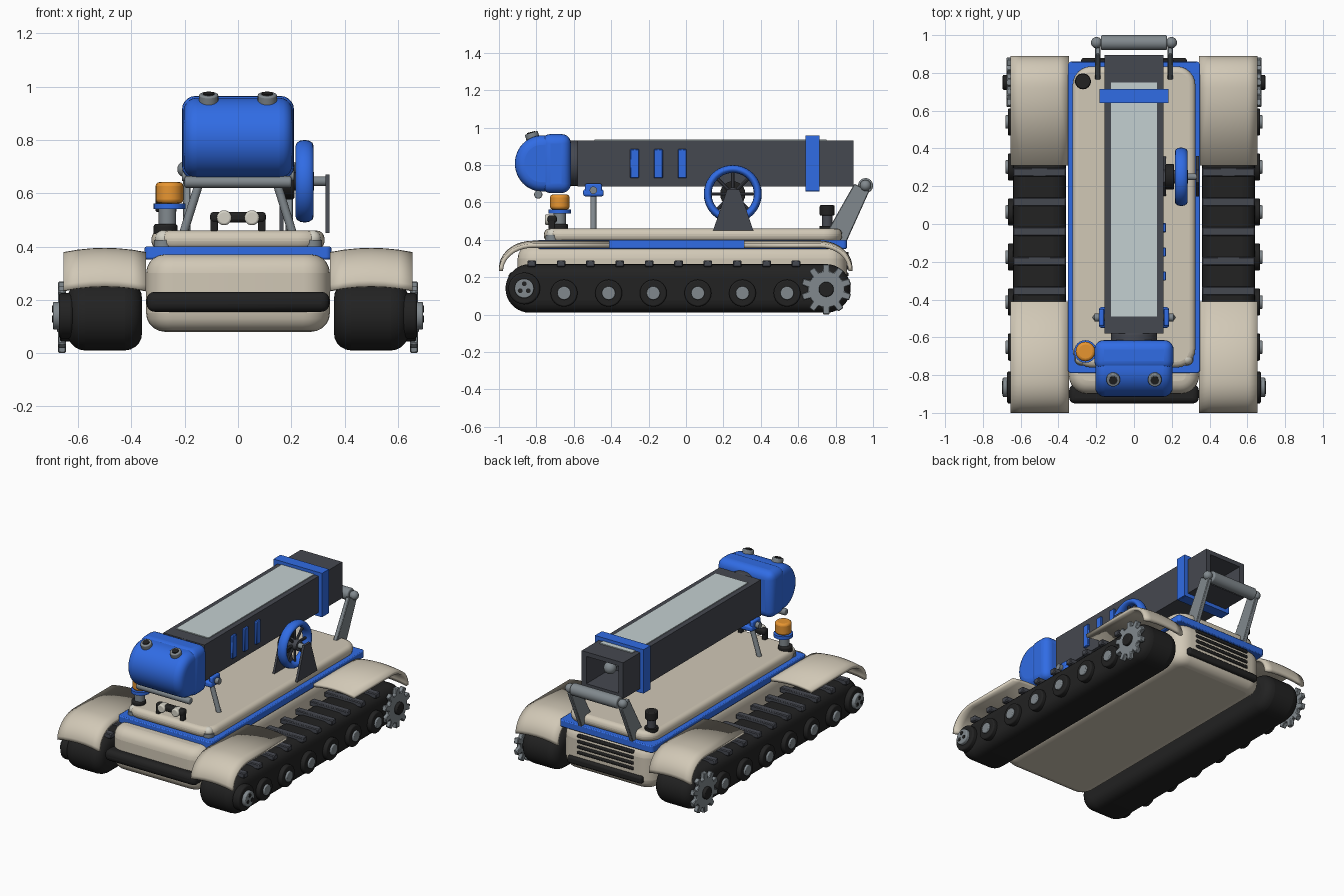
import bpy, bmesh
from math import pi, sin, cos, radians
from mathutils import Vector

if "Cube" in bpy.data.objects:
    bpy.data.objects.remove(bpy.data.objects["Cube"])

def mat(name, r, g, b):
    m = bpy.data.materials.new(name)
    m.diffuse_color = (r, g, b, 1)
    m.use_nodes = True
    m.node_tree.nodes["Principled BSDF"].inputs["Base Color"].default_value = m.diffuse_color
    return m

BLUE = mat("blue", .03, .15, .78)
TAN = mat("tan", .64, .58, .47)
BLACK = mat("black", .016, .016, .016)
DARK = mat("charcoal", .06, .065, .08)
GREY = mat("steel", .22, .25, .27)
GLASS = mat("pale_panel", .55, .63, .64)
LAMP = mat("lamp", .66, .64, .56)
AMBER = mat("amber", .8, .3, .03)

def finish(name, bm, m, bevel=0, seg=3, angle=40):
    bmesh.ops.recalc_face_normals(bm, faces=bm.faces)
    me = bpy.data.meshes.new(name)
    bm.to_mesh(me)
    bm.free()
    o = bpy.data.objects.new(name, me)
    bpy.context.collection.objects.link(o)
    me.materials.append(m)
    if bevel:
        b = o.modifiers.new("bevel", 'BEVEL')
        b.width, b.segments, b.angle_limit = bevel, seg, radians(angle)
    bpy.ops.object.select_all(action='DESELECT')
    o.select_set(True)
    bpy.context.view_layer.objects.active = o
    bpy.ops.object.shade_smooth_by_angle(angle=radians(35))
    return o

def prism(name, pts, axis, a, b, m, bevel=0, seg=3):
    """Extrude a 2D outline along an axis from a to b."""
    put = {'x': lambda u, v, w: (w, u, v), 'y': lambda u, v, w: (u, w, v), 'z': lambda u, v, w: (u, v, w)}[axis]
    bm = bmesh.new()
    lo = [bm.verts.new(put(u, v, a)) for u, v in pts]
    hi = [bm.verts.new(put(u, v, b)) for u, v in pts]
    bm.faces.new(lo)
    bm.faces.new(hi)
    for i in range(len(pts)):
        j = (i + 1) % len(pts)
        bm.faces.new((lo[i], lo[j], hi[j], hi[i]))
    return finish(name, bm, m, bevel, seg)

def box(name, x0, x1, y0, y1, z0, z1, m, bevel=0, seg=3):
    return prism(name, [(x0, y0), (x1, y0), (x1, y1), (x0, y1)], 'z', z0, z1, m, bevel, seg)

def slab(name, x, y0, y1, r, z0, z1, m, bevel=0, seg=3):
    """Rounded-rectangle plate, symmetric in x."""
    pts = []
    for k, (cx, cy) in enumerate([(x-r, y1-r), (-x+r, y1-r), (-x+r, y0+r), (x-r, y0+r)]):
        for i in range(7):
            t = (k + i / 6) * pi / 2
            pts.append((cx + r * cos(t), cy + r * sin(t)))
    return prism(name, pts, 'z', z0, z1, m, bevel, seg)

def rod(name, p, q, r, m, r2=None, n=24, bevel=0):
    p, q = Vector(p), Vector(q)
    bm = bmesh.new()
    bmesh.ops.create_cone(bm, cap_ends=True, segments=n, radius1=r, radius2=r if r2 is None else r2, depth=(q-p).length)
    M = (q - p).to_track_quat('Z', 'Y').to_matrix().to_4x4()
    M.translation = (p + q) / 2
    bm.transform(M)
    return finish(name, bm, m, bevel, 3)

def ball(name, c, r, m):
    bm = bmesh.new()
    bmesh.ops.create_uvsphere(bm, u_segments=20, v_segments=12, radius=r)
    bmesh.ops.translate(bm, verts=bm.verts, vec=c)
    return finish(name, bm, m)

def circle(cx, cy, r, n=24):
    return [(cx + r * cos(2*pi*i/n), cy + r * sin(2*pi*i/n)) for i in range(n)]

def fender(name, s, path):
    """Curved mudguard with a slight crown across its width."""
    bm = bmesh.new()
    rows = []
    for y, z in path:
        rows.append([bm.verts.new((s * (.5 + .155*u), y, z - .016 * u*u)) for u in (-1, -.67, -.33, 0, .33, .67, 1)])
    for r0, r1 in zip(rows, rows[1:]):
        for i in range(6):
            bm.faces.new((r0[i], r0[i+1], r1[i+1], r1[i]))
    bmesh.ops.recalc_face_normals(bm, faces=bm.faces)
    if sum(f.normal.z for f in bm.faces) < 0:
        bmesh.ops.reverse_faces(bm, faces=bm.faces)
    o = finish(name, bm, TAN)
    if sum(f.normal.z for f in o.data.polygons) < 0:
        o.data.flip_normals()
    sol = o.modifiers.new("thick", 'SOLIDIFY')
    sol.thickness, sol.offset = .022, -1

# hull, trim and deck
slab("lower_hull", .345, -.9, .86, .1, .08, .37, TAN, .07, 5)
slab("trim_plate", .35, -.79, .86, .02, .352, .4, BLUE, .006, 2)
slab("deck", .325, -.76, .835, .1, .39, .46, TAN, .03, 4)
box("front_bumper", -.343, .343, -.95, -.85, .155, .23, BLACK, .03, 4)
box("rear_bumper", -.28, .28, .8, .88, .13, .18, BLACK, .015)
for i in range(4):
    box("rear_vent", -.21, .21, .84, .87, .205 + .037*i, .225 + .037*i, BLACK, .006, 2)

# running gear, both sides
stadium = [(.75 + .13*cos(t), .14 + .13*sin(t)) for t in [-pi/2 + pi*i/18 for i in range(19)]]
stadium += [(-.835 + .13*cos(t), .14 + .13*sin(t)) for t in [pi/2 + pi*i/18 for i in range(19)]]
gear = []
for i in range(10):
    for da, r in ((-.2, .098), (-.13, .135), (.13, .135), (.2, .098)):
        a = 2*pi*i/10 + da + pi/2
        gear.append((.75 + r*cos(a), .135 + r*sin(a)))
arc = [(cos(i*pi/20), sin(i*pi/20)) for i in range(11)]
front_path = [(-.82 - .18*c, .25 + .145*k) for c, k in arc] + [(-.41, .395)]
rear_path = [(.31, .395)] + [(.72 + .17*c, .25 + .145*k) for c, k in reversed(arc)]
for s in (1, -1):
    prism("track", stadium, 'x', s*.36, s*.64, BLACK, .065, 5)
    for i in range(10):
        y = .588 - .157*i
        box("track_cleat", s*.5-.14, s*.5+.14, y-.023, y+.023, .255, .29, DARK, .005, 1)
    for i in range(6):
        y = -.652 + .2385*i
        rod("road_wheel", (s*.62, y, .115), (s*.668, y, .115), .072, BLACK, bevel=.008)
        rod("wheel_hub", (s*.66, y, .115), (s*.68, y, .115), .036, GREY, bevel=.005)
    rod("idler_wheel", (s*.62, -.865, .14), (s*.672, -.865, .14), .085, BLACK, bevel=.01)
    rod("idler_hub", (s*.66, -.865, .14), (s*.695, -.865, .14), .052, GREY, bevel=.006)
    for i in range(3):
        a = pi/2 + i*2*pi/3
        p = (-.865 + .025*cos(a), .14 + .025*sin(a))
        rod("idler_hole", (s*.69, *p), (s*.698, *p), .013, BLACK, n=12)
    prism("drive_sprocket", gear, 'x', s*.645, s*.675, GREY, .004, 1)
    rod("sprocket_hub", (s*.6, .75, .135), (s*.695, .75, .135), .04, BLACK, bevel=.006)
    fender("front_fender", s, front_path)
    fender("rear_fender", s, rear_path)

# boom tube, open at the rear
for s in (1, -1):
    box("boom_side", s*.1375-.0175, s*.1375+.0175, -.58, .895, .685, .93, DARK)
box("boom_floor", -.13, .13, -.58, .895, .685, .715, DARK)
box("boom_roof", -.13, .13, -.58, .895, .9, .93, DARK)
box("boom_front_wall", -.13, .13, -.58, -.55, .7, .91, DARK)
box("boom_inner_wall", -.13, .13, .6, .63, .7, .91, DARK)
box("boom_top_panel", -.122, .122, -.49, .75, .925, .936, GLASS)
rod("inner_rod", (.03, .6, .8), (.03, .76, .8), .02, GREY)
ball("inner_rod_tip", (.03, .77, .8), .04, GREY)
for s in (1, -1):
    box("band_side", s*.168-.014, s*.168+.014, .64, .715, .66, .957, BLUE)
    box("band_cap", -.17, .17, .64, .715, .808 + s*.1365 - .0125, .808 + s*.1365 + .0125, BLUE)
for y in (-.275, -.148, -.02):
    box("boom_slot", .15, .17, y-.024, y+.024, .73, .885, BLUE, .004, 1)

# head
rod("neck_ring", (0, -.63, .81), (0, -.575, .81), .122, DARK, n=32, bevel=.01)
box("head_rear", -.21, .21, -.775, -.615, .65, .965, BLUE, .05, 5)
dome = [(-.77 + .145*cos(t), .808 + .15*sin(t)) for t in [pi/2 + pi*i/24 for i in range(25)]] + [(-.7, .658), (-.7, .958)]
prism("head_dome", dome, 'x', -.205, .205, BLUE, .05, 5)
for s in (1, -1):
    rod("head_knob", (s*.11, -.815, .93), (s*.11, -.828, .972), .036, GREY, bevel=.006)
    rod("knob_cap", (s*.11, -.825, .96), (s*.11, -.829, .976), .022, BLACK)
rod("head_crossbar", (-.2, -.79, .642), (.2, -.79, .642), .022, GREY, bevel=.006)

# boom cradle
box("cradle", -.185, .185, -.55, -.44, .632, .67, BLUE, .012)
rod("cradle_pin", (-.21, -.495, .665), (.21, -.495, .665), .02, GREY)
for s in (1, -1):
    box("cradle_cheek", s*.172-.013, s*.172+.013, -.54, -.45, .64, .7, BLUE, .008)
    rod("cradle_leg", (s*.205, -.495, .45), (s*.145, -.495, .64), .016, GREY)

# handwheel on two brackets
trap = [(.145, .45), (.36, .45), (.285, .67), (.22, .67)]
prism("inner_bracket", trap, 'x', .155, .17, DARK)
prism("outer_bracket", trap, 'x', .328, .344, DARK)
wy, wz = .25, .645
bpy.ops.mesh.primitive_torus_add(major_radius=.134, minor_radius=.021, major_segments=40, minor_segments=12)
rim = bpy.context.object
rim.name = "handwheel_rim"
rim.scale = (1, 1, 1.6)
rim.rotation_euler = (0, pi/2, 0)
rim.location = (.25, wy, wz)
rim.data.materials.append(BLUE)
bpy.ops.object.shade_smooth_by_angle(angle=radians(60))
for i in range(8):
    a = i*pi/4
    rod("handwheel_spoke", (.25, wy, wz), (.25, wy + .13*cos(a), wz + .13*sin(a)), .009, DARK, n=10)
rod("handwheel_drum", (.165, wy, wz), (.212, wy, wz), .068, BLACK, bevel=.008)
rod("handwheel_hub", (.2, wy, wz), (.285, wy, wz), .035, DARK)
rod("handwheel_axle", (.16, wy, wz), (.34, wy, wz), .018, GREY)

# front lights
box("light_bar", -.105, .105, -.74, -.69, .49, .53, BLACK, .014)
for s in (1, -1):
    box("light_bar_post", s*.09-.014, s*.09+.014, -.735, -.7, .44, .52, BLACK, .006)
    rod("spot_lamp", (s*.052, -.755, .508), (s*.052, -.7, .508), .028, LAMP, bevel=.008)
    rod("corner_lamp_base", (s*.28, -.715, .39), (s*.28, -.715, .425), .036, GREY)
    ball("corner_lamp", (s*.28, -.715, .43), .031, LAMP)

# beacon
bx, by = -.257, -.675
rod("beacon_base", (bx-.015, by, .4), (bx-.015, by, .485), .045, BLACK, bevel=.01)
rod("beacon_post", (bx-.008, by, .46), (bx-.008, by, .545), .033, GREY)
rod("beacon_plate", (bx, by, .54), (bx, by, .562), .06, BLUE)
rod("beacon_lamp", (bx, by, .562), (bx, by, .642), .052, AMBER, n=16, bevel=.015)

# exhaust
rod("exhaust_base", (-.27, .755, .4), (-.27, .755, .475), .042, BLACK)
rod("exhaust_pipe", (-.27, .755, .46), (-.27, .755, .57), .028, DARK)
rod("exhaust_cap", (-.27, .755, .53), (-.27, .755, .585), .04, BLACK, bevel=.006)

# rear lift arms and roller
for s in (1, -1):
    prism("rear_arm", [(.73, .4), (.79, .36), (.84, .35), (.98, .66), (.9, .7)], 'x', s*.178, s*.206, GREY, .004, 1)
    ball("roller_end", (s*.198, .96, .69), .03, GREY)
rod("rear_roller", (-.175, .96, .69), (.175, .96, .69), .04, GREY, bevel=.008)
